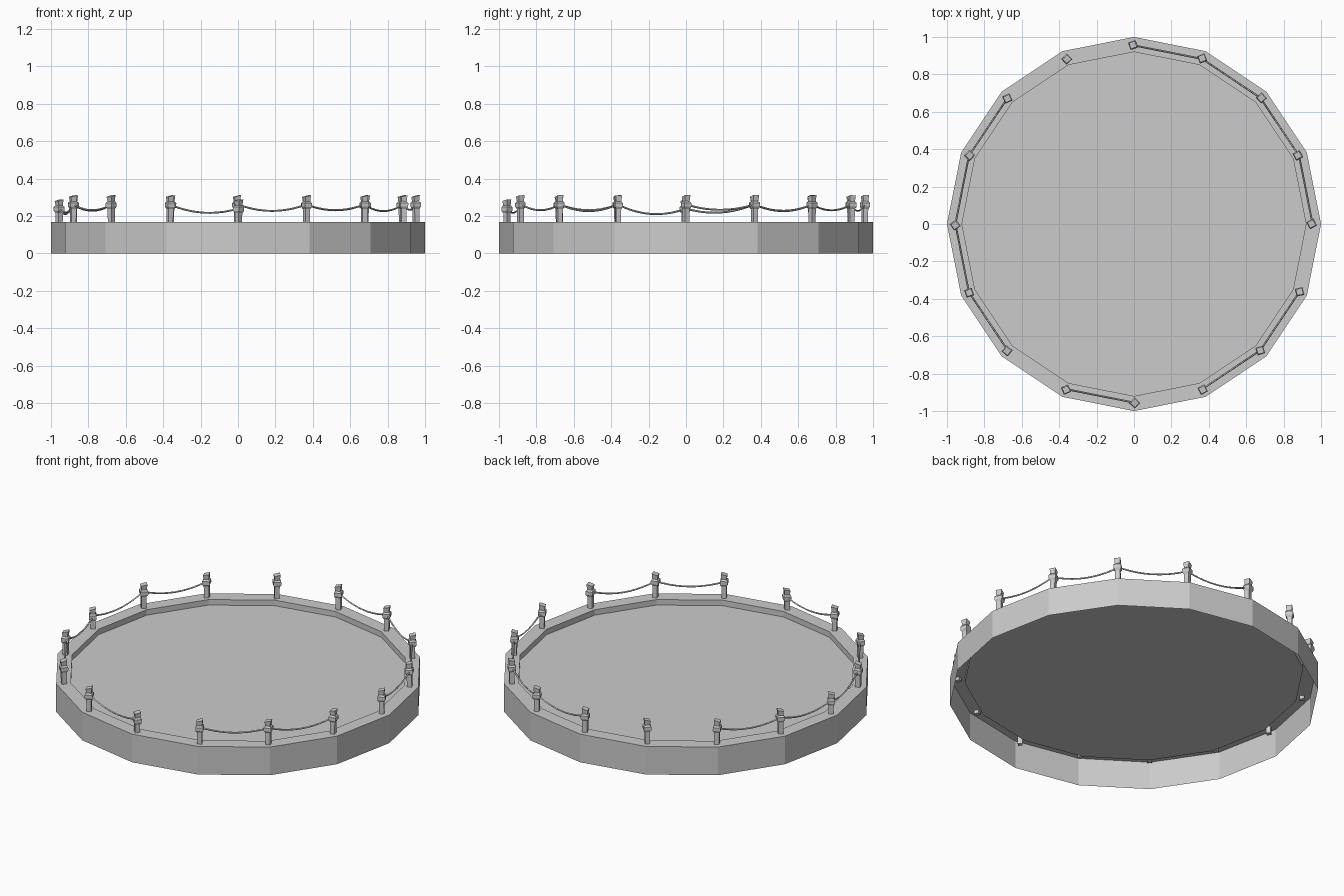
import bpy, bmesh, math, random
from mathutils import Vector

if "Cube" in bpy.data.objects:
    bpy.data.objects.remove(bpy.data.objects["Cube"])

random.seed(4)
SIDES = 16
RIM_Z, FLOOR_Z = 0.168, 0.135
POST_R = 0.955

grey = bpy.data.materials.new("stone_grey")
grey.diffuse_color = (0.6, 0.6, 0.6, 1)
grey.use_nodes = True
grey.node_tree.nodes["Principled BSDF"].inputs["Base Color"].default_value = grey.diffuse_color


def lathe(name, profile, sides, offset=0.0, cap_start=False, slant=0.0):
    """Stack polygon rings of (radius, z), bridge them and cap the last one."""
    bm = bmesh.new()
    rings = []
    for i, (r, z) in enumerate(profile):
        ring = []
        for k in range(sides):
            a = offset + 2 * math.pi * k / sides
            tip = slant * math.cos(a) if i == len(profile) - 1 else 0
            ring.append(bm.verts.new((r * math.cos(a), r * math.sin(a), z + tip)))
        rings.append(ring)
    for lo, hi in zip(rings, rings[1:]):
        for k in range(sides):
            n = (k + 1) % sides
            bm.faces.new((lo[k], lo[n], hi[n], hi[k]))
    bm.faces.new(rings[-1])
    if cap_start:
        bm.faces.new(rings[0][::-1])
    mesh = bpy.data.meshes.new(name)
    bm.to_mesh(mesh)
    bm.free()
    mesh.materials.append(grey)
    obj = bpy.data.objects.new(name, mesh)
    bpy.context.collection.objects.link(obj)
    return obj


# Platform: open-bottomed shell with a raised rim and a sunken floor
lathe("platform", [(1, 0), (1, RIM_Z), (0.92, RIM_Z), (0.92, FLOOR_Z)], SIDES)

# Posts: square shafts with a collar and a slightly slanted head
SUNK = {8: 0.022, 12: 0.022}
ties = []
for i in range(SIDES):
    a = 2 * math.pi * i / SIDES
    h = -SUNK.get(i, 0)
    profile = [(half * math.sqrt(2), z) for half, z in (
        (0.013, 0.148), (0.014, 0.238), (0.021, 0.25), (0.021, 0.27),
        (0.014, 0.279), (0.017, 0.307))]
    post = lathe("post", profile, 4, math.pi / 4, True, 0.006)
    post.location = (POST_R * math.cos(a), POST_R * math.sin(a), h)
    post.rotation_euler = (random.uniform(-0.02, 0.02), random.uniform(-0.02, 0.02),
                           random.uniform(0.2, 0.9))
    ties.append(Vector((post.location.x, post.location.y, 0.262 + h)))

# Ropes: sagging spans between neighbouring posts, with a few spans missing
GAPS = {4, 5, 10, 12, 15}
for i in range(SIDES):
    if i in GAPS:
        continue
    start, end = ties[i], ties[(i + 1) % SIDES]
    curve = bpy.data.curves.new("rope", "CURVE")
    curve.dimensions = "3D"
    curve.bevel_depth = 0.005
    curve.bevel_resolution = 0
    steps = 10
    spline = curve.splines.new("POLY")
    spline.points.add(steps)
    sag = random.uniform(0.028, 0.04)
    for k in range(steps + 1):
        t = k / steps
        p = start.lerp(end, t)
        p.z -= sag * 4 * t * (1 - t)
        spline.points[k].co = (p.x, p.y, p.z, 1)
    curve.materials.append(grey)
    rope = bpy.data.objects.new("rope", curve)
    bpy.context.collection.objects.link(rope)
    bpy.ops.object.select_all(action="DESELECT")
    rope.select_set(True)
    bpy.context.view_layer.objects.active = rope
    bpy.ops.object.convert(target="MESH")
